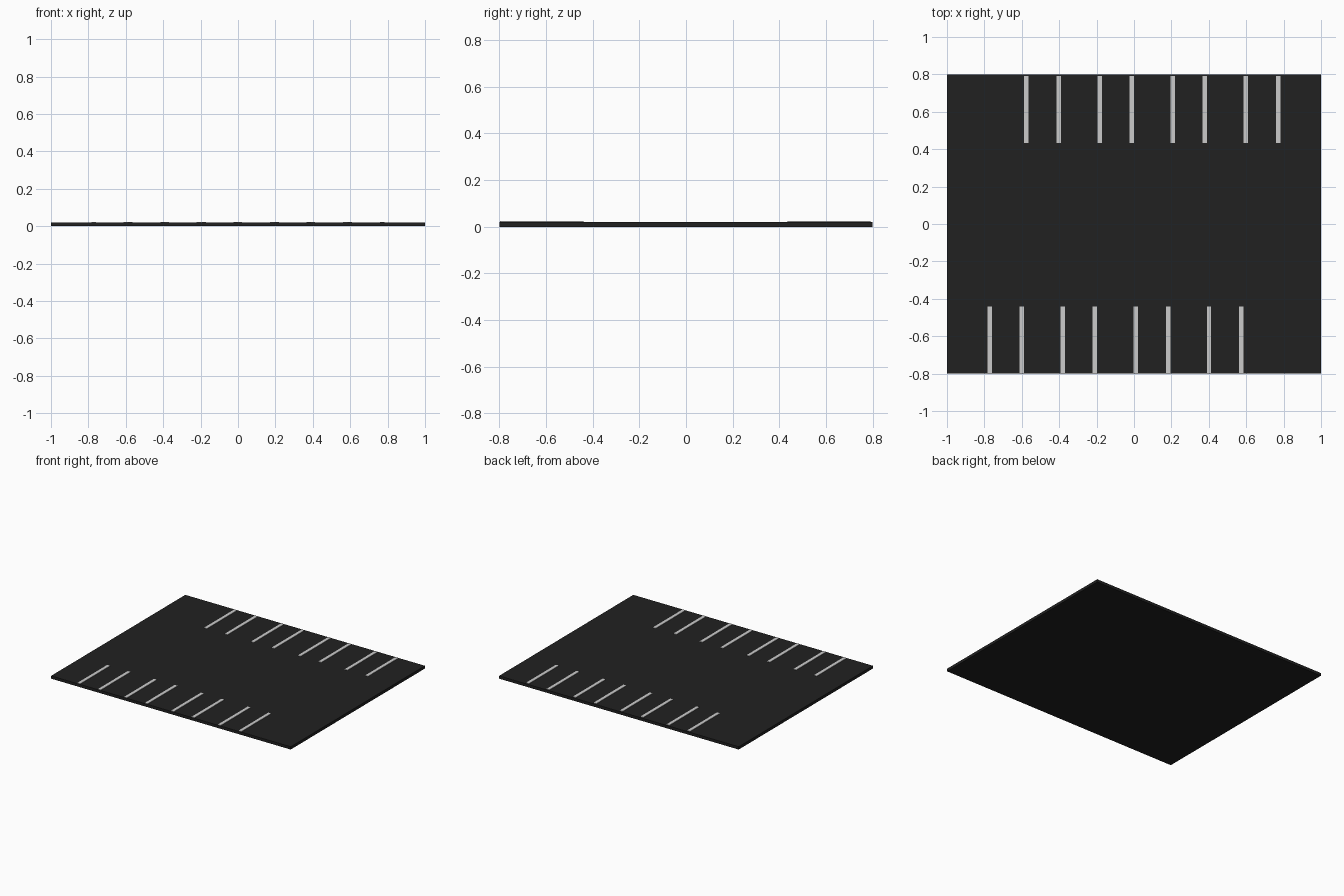
import bpy

if "Cube" in bpy.data.objects:
    bpy.data.objects.remove(bpy.data.objects["Cube"])


def material(name, value):
    m = bpy.data.materials.new(name)
    m.diffuse_color = (value, value, value, 1)
    m.use_nodes = True
    m.node_tree.nodes["Principled BSDF"].inputs["Base Color"].default_value = m.diffuse_color
    return m


def box(name, lo, hi, mat):
    bpy.ops.mesh.primitive_cube_add(size=1, location=[(a + b) / 2 for a, b in zip(lo, hi)])
    o = bpy.context.object
    o.name = name
    o.scale = [b - a for a, b in zip(lo, hi)]
    bpy.ops.object.transform_apply(location=False, rotation=False, scale=True)
    o.data.materials.append(mat)
    return o


asphalt = material("asphalt", 0.015)
paint = material("paint", 0.6)

THICK, TOP = 0.021, 0.024
HALF_W = 0.012

# Parking lot slab
box("asphalt_slab", (-1, -0.8, 0), (1, 0.8, THICK), asphalt)

# Painted bay lines: four bays per side, back row is shifted to the right
for row, start, y0, y1 in (("front", -0.772, -0.796, -0.44),
                           ("back", -0.575, 0.434, 0.79)):
    for bay in range(4):
        for side in range(2):
            x = start + bay * 0.391 + side * 0.172
            box(f"{row}_bay_line_{bay}_{side}",
                (x - HALF_W, y0, THICK - 0.002), (x + HALF_W, y1, TOP), paint)
